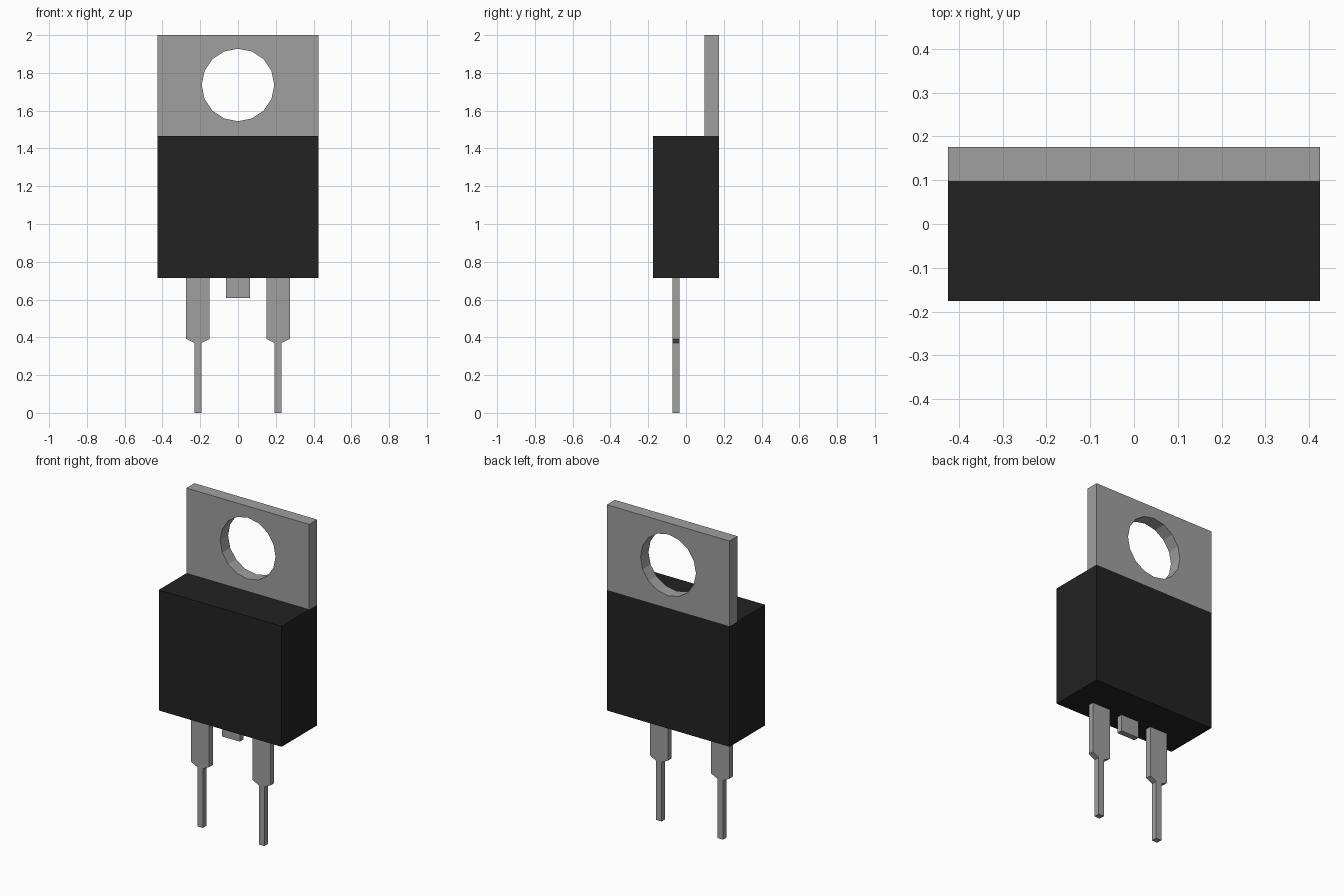
import bpy, bmesh, math

if "Cube" in bpy.data.objects:
    bpy.data.objects.remove(bpy.data.objects["Cube"])


def material(name, value):
    m = bpy.data.materials.new(name)
    m.use_nodes = True
    colour = (value, value, value, 1)
    m.diffuse_color = colour
    bsdf = next(n for n in m.node_tree.nodes if n.type == 'BSDF_PRINCIPLED')
    bsdf.inputs["Base Color"].default_value = colour
    return m


metal = material("grey metal", 0.35)
plastic = material("black plastic", 0.016)


def prism(name, loops, y0, y1, mat):
    """Extrude an (x, z) outline, with optional hole outlines, from y0 to y1."""
    bm = bmesh.new()
    edges = []
    for loop in loops:
        vs = [bm.verts.new((x, y0, z)) for x, z in loop]
        edges += [bm.edges.new((vs[i - 1], vs[i])) for i in range(len(vs))]
    if len(loops) == 1:
        bm.faces.new(list(bm.verts))
    else:
        bmesh.ops.triangle_fill(bm, edges=edges, use_beauty=True, use_dissolve=False)
    ext = bmesh.ops.extrude_face_region(bm, geom=list(bm.faces), use_keep_orig=True)
    moved = [g for g in ext["geom"] if isinstance(g, bmesh.types.BMVert)]
    bmesh.ops.translate(bm, verts=moved, vec=(0, y1 - y0, 0))
    bmesh.ops.recalc_face_normals(bm, faces=list(bm.faces))
    me = bpy.data.meshes.new(name)
    bm.to_mesh(me)
    bm.free()
    me.materials.append(mat)
    ob = bpy.data.objects.new(name, me)
    bpy.context.collection.objects.link(ob)
    return ob


def rect(x0, x1, z0, z1):
    return [(x0, z0), (x1, z0), (x1, z1), (x0, z1)]


# Moulded body
HALF, BODY_LOW, BODY_TOP = 0.425, 0.713, 1.467
prism("body", [rect(-HALF, HALF, BODY_LOW, BODY_TOP)], -0.176, 0.176, plastic)

# Mounting tab with a sixteen-sided hole
hole = [(0.192 * math.cos(i * math.tau / 16), 1.736 + 0.192 * math.sin(i * math.tau / 16))
        for i in range(16)]
prism("mounting_tab", [rect(-HALF, HALF, BODY_TOP, 2.0), hole], 0.097, 0.176, metal)

# Two stepped pins and the cropped middle pin
LEG_FRONT, LEG_BACK = -0.071, -0.035
half_leg = [(0.019, 0.0), (0.019, 0.37), (0.0625, 0.392), (0.0625, BODY_LOW)]
for side, cx in (("left", 0.2125), ("right", -0.2125)):
    outline = [(cx + x, z) for x, z in half_leg]
    outline += [(cx - x, z) for x, z in reversed(half_leg)]
    prism(side + "_pin", [outline], LEG_FRONT, LEG_BACK, metal)
prism("middle_pin_stub", [rect(-0.0625, 0.0625, 0.608, BODY_LOW)], LEG_FRONT, LEG_BACK, metal)
